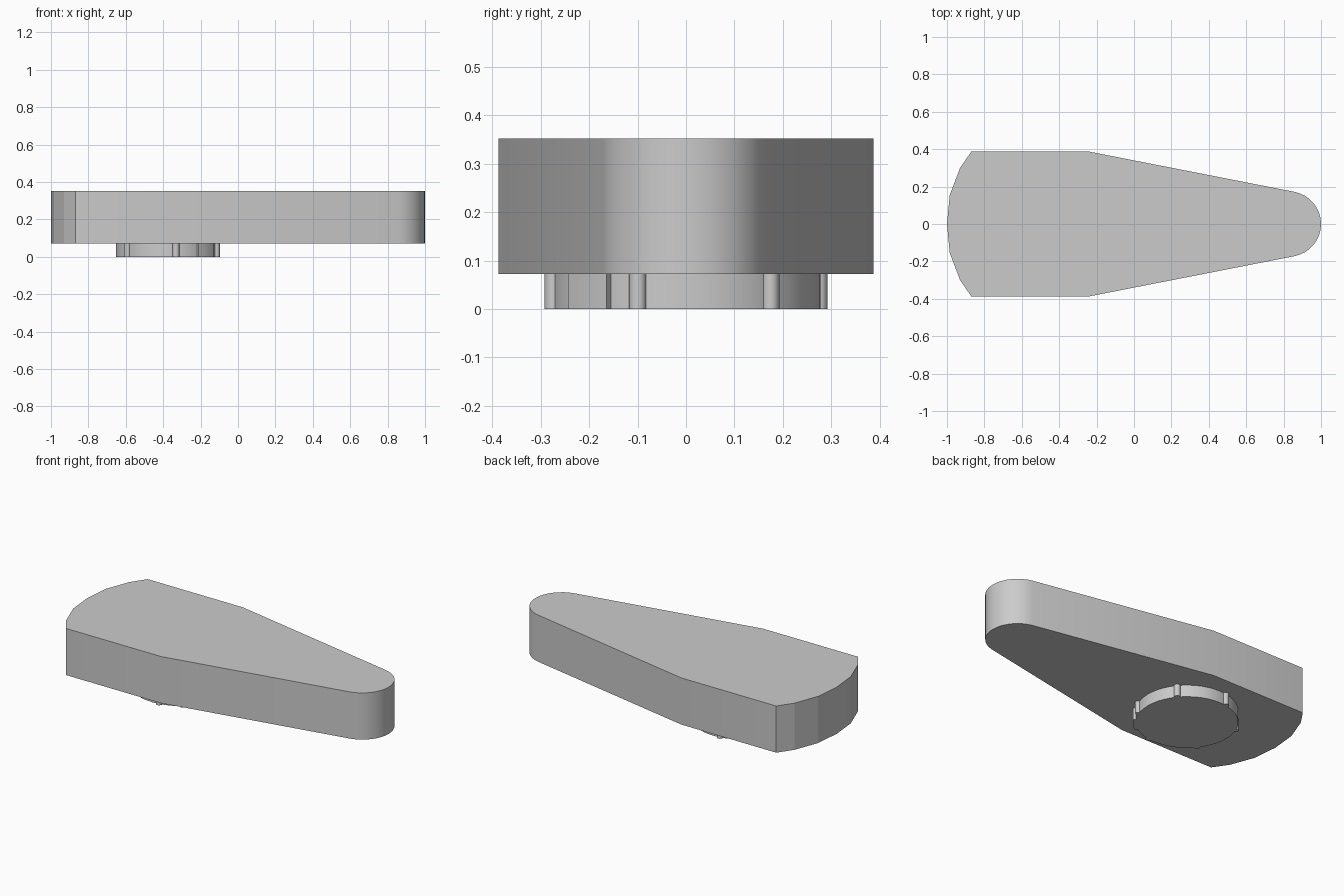
import bpy, bmesh
from math import sin, cos, radians

if "Cube" in bpy.data.objects:
    bpy.data.objects.remove(bpy.data.objects["Cube"])


def prism(name, outline, z0, z1, smooth=30):
    """Extrude a closed 2D outline (counter-clockwise) from z0 to z1."""
    bm = bmesh.new()
    base = bm.faces.new([bm.verts.new((x, y, z0)) for x, y in outline])
    ext = bmesh.ops.extrude_face_region(bm, geom=[base], use_keep_orig=True)
    for v in ext["geom"]:
        if isinstance(v, bmesh.types.BMVert):
            v.co.z = z1
    bmesh.ops.recalc_face_normals(bm, faces=bm.faces)
    mesh = bpy.data.meshes.new(name)
    bm.to_mesh(mesh)
    bm.free()
    obj = bpy.data.objects.new(name, mesh)
    bpy.context.collection.objects.link(obj)
    bpy.ops.object.select_all(action="DESELECT")
    obj.select_set(True)
    bpy.context.view_layer.objects.active = obj
    bpy.ops.object.shade_smooth_by_angle(angle=radians(smooth))
    return obj


def arc(cx, cy, r, a0, a1, n):
    return [(cx + r * cos(radians(a0 + (a1 - a0) * i / n)),
             cy + r * sin(radians(a0 + (a1 - a0) * i / n))) for i in range(n + 1)]


# Tapered body: rounded tip, straight flanks, faceted heel
TOP, SEAM = 0.352, 0.072
upper = [(-0.24, 0.387), (-0.87, 0.387), (-0.93, 0.30), (-0.985, 0.155)]
lower = [(x, -y) for x, y in reversed(upper)]
tip = arc(0.825, 0, 0.175, -79, 79, 16)
prism("tapered_body", tip + upper + [(-1.0, 0)] + lower, SEAM, TOP, 12)

# Round boss underneath
CX, R = -0.375, 0.278
prism("round_boss", arc(CX, 0, R, 0, 352.5, 47), 0, SEAM)

# Six small ribs around the boss
for k in range(6):
    a = radians(-21 + 60 * k)
    rib = arc(CX + R * cos(a), R * sin(a), 0.018, 0, 330, 11)
    prism(f"boss_rib_{k + 1}", rib, 0, SEAM, 40)

# Wider index tab on the boss
tab = arc(CX, 0, 0.294, -56, -34, 4) + arc(CX, 0, 0.25, -34, -56, 4)
prism("index_tab", tab, 0, SEAM)
